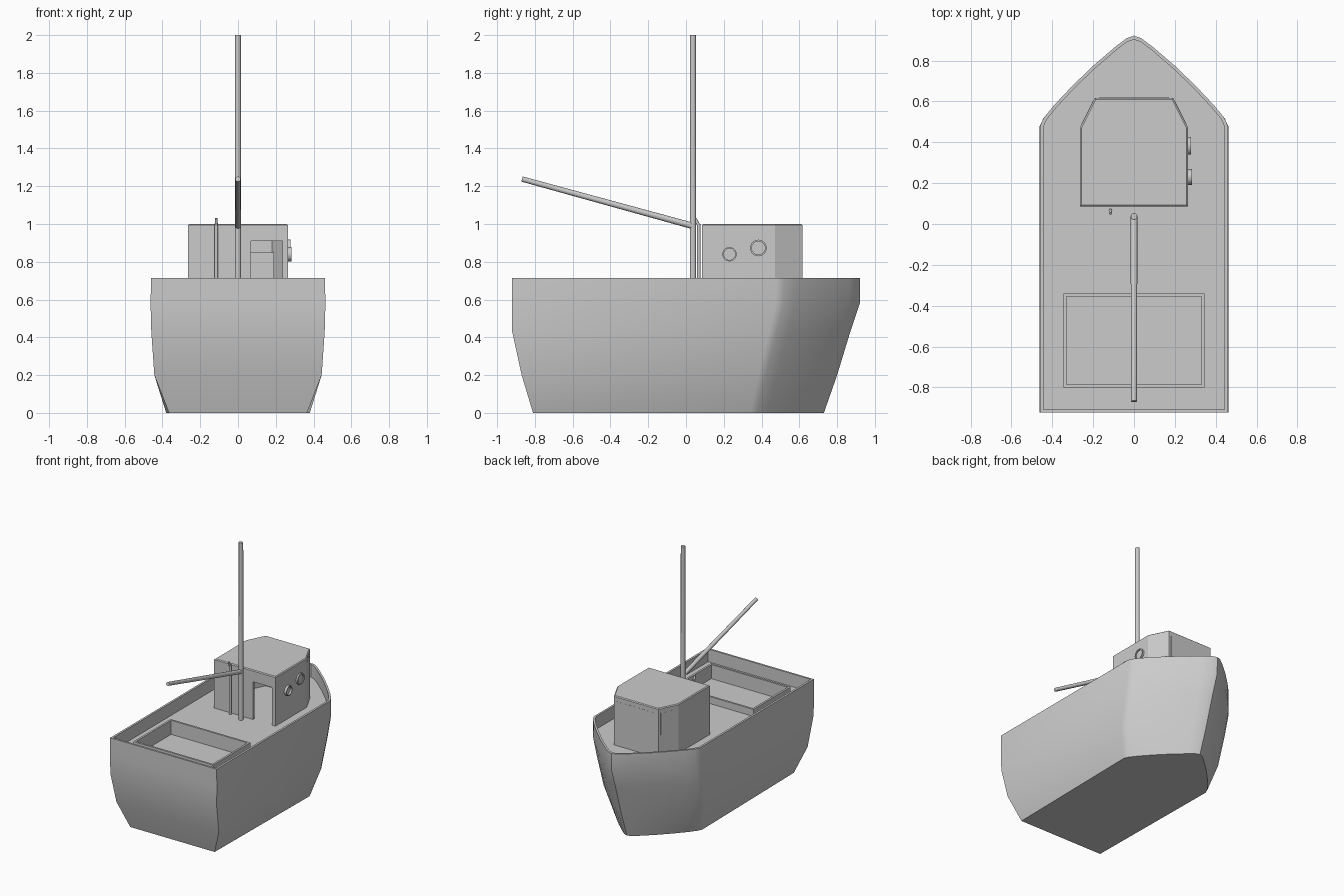
import bpy, bmesh, math
from mathutils import Vector

if "Cube" in bpy.data.objects:
    bpy.data.objects.remove(bpy.data.objects["Cube"])

DECK = 0.615


def finish(name, bm, smooth=None):
    bmesh.ops.recalc_face_normals(bm, faces=bm.faces)
    me = bpy.data.meshes.new(name)
    bm.to_mesh(me)
    bm.free()
    ob = bpy.data.objects.new(name, me)
    bpy.context.collection.objects.link(ob)
    bpy.ops.object.select_all(action='DESELECT')
    bpy.context.view_layer.objects.active = ob
    ob.select_set(True)
    if smooth:
        bpy.ops.object.shade_smooth_by_angle(angle=math.radians(smooth))
    return ob


def loft(name, rings, smooth=None):
    bm = bmesh.new()
    loops = [[bm.verts.new(p) for p in r] for r in rings]
    n = len(loops[0])
    for a, b in zip(loops, loops[1:]):
        for i in range(n):
            j = (i + 1) % n
            bm.faces.new((a[i], a[j], b[j], b[i]))
    bm.faces.new(loops[0][::-1])
    bm.faces.new(loops[-1])
    return finish(name, bm, smooth)


def box(name, lo, hi):
    (x0, y0, z0), (x1, y1, z1) = lo, hi
    base = [(x0, y0), (x1, y0), (x1, y1), (x0, y1)]
    return loft(name, [[(x, y, z) for x, y in base] for z in (z0, z1)])


def rod(name, a, b, r0, r1, sides=12):
    a, b = Vector(a), Vector(b)
    q = (b - a).to_track_quat('Z', 'Y')
    rings = []
    for c, r in ((a, r0), (b, r1)):
        rings.append([c + q @ Vector((r * math.cos(t), r * math.sin(t), 0))
                      for t in (2 * math.pi * i / sides for i in range(sides))])
    return loft(name, rings, 40)


def cut(ob, cutter):
    cutter.hide_render = True
    m = ob.modifiers.new('cut', 'BOOLEAN')
    m.operation, m.solver, m.object = 'DIFFERENCE', 'EXACT', cutter
    bpy.context.view_layer.objects.active = ob
    bpy.ops.object.modifier_apply(modifier=m.name)
    bpy.data.objects.remove(cutter, do_unlink=True)


# Hull: pointed outlines lofted upward, over the rail, and down to the deck
BOW = [(1, 0), (.96, .09), (.85, .23), (.65, .45), (.43, .67), (.2, .875), (.08, .97)]


def outline(z, hx, stern, shoulder, bow):
    right = [(hx, stern)] + [(hx * u, shoulder + (bow - shoulder) * v) for u, v in BOW]
    if z < 0.1:
        right[0] = (hx - 0.015, stern)
    left = [(-x, y) for x, y in reversed(right)]
    return [(x, y, z) for x, y in right + [(0, bow)] + left]


hull = loft('hull', [outline(*a) for a in (
    (0, .38, -.81, .34, .73),
    (.2, .443, -.87, .385, .80),
    (.43, .459, -.92, .44, .87),
    (.58, .463, -.922, .475, .92),
    (.715, .46, -.922, .48, .922),
    (.715, .444, -.907, .475, .903),
    (DECK, .444, -.907, .475, .903))], 32)

# Cargo hatch: recess in the deck with a raised rim
cut(hull, box('hatch_cutter', (-.33, -.785, .56), (.33, -.355, .8)))
rim = box('hatch_coaming', (-.345, -.80, DECK - .005), (.345, -.34, .67))
cut(rim, box('coaming_cutter', (-.33, -.785, .5), (.33, -.355, .8)))


# Cabin: hollow, with chamfered front corners and a doorway aft
def cabin_plan(d, z):
    right = [(.265 - d, .085 + d), (.265 - d, .47 - d * .3), (.192 - d * .7, .617 - d)]
    return [(x, y, z) for x, y in right + [(-x, y) for x, y in reversed(right)]]


cabin = loft('cabin', [cabin_plan(0, DECK - .005), cabin_plan(0, .994), cabin_plan(.007, 1.0)])
cut(cabin, loft('cabin_cutter', [cabin_plan(.018, .55), cabin_plan(.018, .98)]))
cut(cabin, box('door_cutter', (.07, .05, .55), (.235, .13, .91)))

# Steering console inside the cabin
box('console', (.07, .50, DECK), (.19, .58, .85))


# Windows nearly flush with the forward cabin walls
def pane(name, a, b):
    a, b = Vector((*a, 0)), Vector((*b, 0))
    d = (b - a).normalized()
    n = Vector((d.y, -d.x, 0)) * .001
    if n.y < 0:
        n = -n
    a, b = a + d * .02, b - d * .02
    base = [a - n, b - n, b + n, a + n]
    loft(name, [[p + Vector((0, 0, z)) for p in base] for z in (.79, .96)])


pane('front_window', (-.192, .617), (.192, .617))
for s, side in ((1, 'right'), (-1, 'left')):
    pane(side + '_corner_window', (s * .265, .47), (s * .192, .617))

# Portholes on the right cabin wall
for i, (y, z, r, d) in enumerate(((.23, .84, .038, .284), (.383, .873, .044, .278))):
    section = [(.26, r), (d, r), (d, r * .8), (.27, r * .8)]
    loft(f'porthole_{i + 1}', [[(x, y + q * math.cos(t), z + q * math.sin(t))
         for t in (2 * math.pi * k / 24 for k in range(24))] for x, q in section], 40)

# Mast, boom and exhaust pipe
rod('mast', (0, .037, DECK - .005), (0, .037, 2.0), .017, .016)
rod('boom', (0, .035, .99), (0, -.868, 1.238), .017, .014)
rod('exhaust_pipe', (-.115, .068, DECK - .005), (-.115, .068, 1.0), .009, .009)
rod('exhaust_tip', (-.115, .068, .99), (-.115, .05, 1.03), .009, .006)
